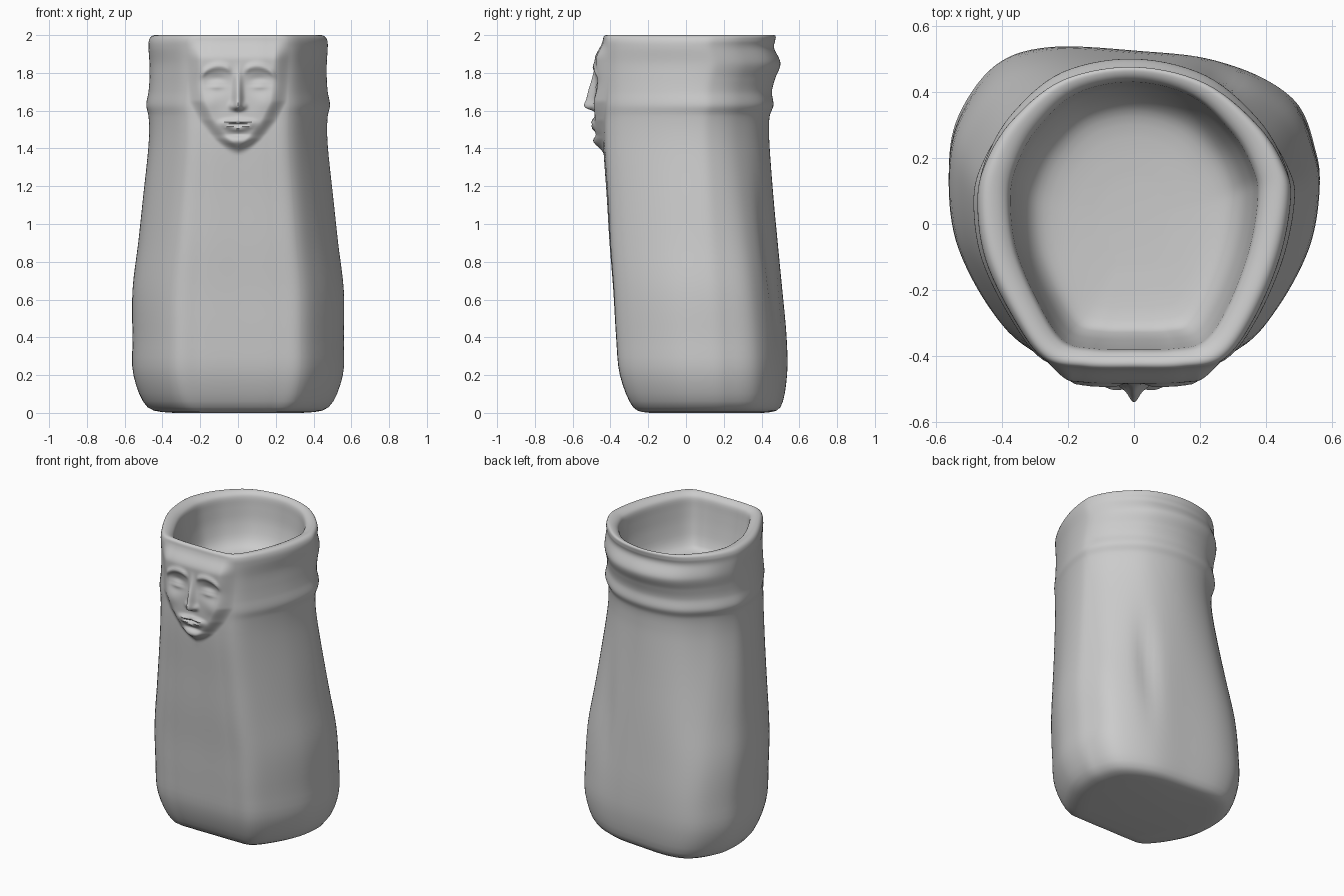
import bpy, bmesh, math

if "Cube" in bpy.data.objects:
    bpy.data.objects.remove(bpy.data.objects["Cube"])

# Horizontal outlines (counter-clockwise from the front centre)
LOW = [(0, -.36), (.2, -.36), (.335, -.345), (.44, -.23), (.53, -.06), (.56, .1),
       (.55, .22), (.48, .38), (.27, .49), (0, .525), (-.26, .535), (-.42, .48),
       (-.53, .33), (-.56, .17), (-.54, -.03), (-.45, -.22), (-.335, -.345), (-.2, -.36)]
HIGH = [(0, -.44), (.15, -.437), (.27, -.41), (.36, -.29), (.44, -.1), (.475, .08),
        (.46, .18), (.38, .31), (.22, .44), (0, .49), (-.22, .45), (-.37, .33),
        (-.45, .2), (-.475, .08), (-.45, -.1), (-.36, -.29), (-.27, -.41), (-.15, -.437)]

# Height, half width, front y, back y: up the outside, over the rim, down the inside
PROFILE = [(0, .34, -.19, .41), (.03, .48, -.28, .50), (.2, .555, -.35, .535),
           (.4, .56, -.37, .533), (.65, .56, -.385, .513), (.9, .53, -.405, .49),
           (1.15, .503, -.42, .465), (1.36, .48, -.435, .447), (1.48, .472, -.44, .44),
           (1.57, .475, -.44, .443), (1.63, .487, -.44, .463), (1.70, .475, -.44, .455),
           (1.77, .47, -.44, .472), (1.85, .47, -.44, .50), (1.93, .475, -.44, .467),
           (1.97, .473, -.44, .472), (1.993, .46, -.435, .475), (2, .435, -.42, .465),
           (1.99, .40, -.40, .445), (1.965, .378, -.383, .432), (1.9, .37, -.375, .425),
           (1.8, .355, -.36, .41), (1.7, .32, -.335, .37), (1.655, .25, -.29, .30),
           (1.64, .1, -.12, .13)]


def spline(a, b, c, d, t):
    return [q + .5 * t * (r - p + t * (2 * p - 5 * q + 4 * r - s + t * (3 * (q - r) + s - p)))
            for p, q, r, s in zip(a, b, c, d)]


def step(a, b, v):
    t = min(1, max(0, (v - a) / (b - a)))
    return t * t * (3 - 2 * t)


def bump(x, z, cx, cz, sx, sz):
    return math.exp(-((x - cx) / sx) ** 2 - ((z - cz) / sz) ** 2)


def lerp_table(table, v):
    for (a, p), (b, q) in zip(table, table[1:]):
        if v <= b:
            return p + (q - p) * max(0, v - a) / (b - a)
    return table[-1][1]


def outline(points):
    n, out = len(points), []
    for i in range(n):
        parts = 26 if i in (0, 1, n - 2, n - 1) else 7
        for k in range(parts):
            out.append(spline(*[points[(i + j) % n] for j in (-1, 0, 1, 2)], k / parts))
    lo, hi = min(p[1] for p in out), max(p[1] for p in out)
    wide = max(abs(p[0]) for p in out)
    return [(x / wide, (y - lo) / (hi - lo)) for x, y in out]


def face_relief(x, z):
    """Outward height of the sculpted mask on the front."""
    ax = abs(x)
    half = lerp_table([(1.36, .0), (1.45, .10), (1.55, .18), (1.65, .23), (1.9, .25), (2, .25)], z)
    mask = (1 - step(half - .06, half + .03, ax)) * step(1.36, 1.44, z) * (1 - step(1.87, 1.98, z))
    d = .043 * mask
    # eye sockets, eyeballs and lid creases
    d -= .026 * bump(ax, z, .115, 1.75, .07, .05)
    d += .020 * bump(ax, z, .115, 1.735, .045, .024)
    d -= .007 * bump(ax, z, .115, 1.738, .045, .005)
    # arched brows
    brow = 1.835 - 5 * (ax - .10) ** 2
    d += .012 * math.exp(-((z - brow) / .018) ** 2) * step(.02, .06, ax) * (1 - step(.17, .21, ax))
    # nose ridge, tip and nostrils
    width = lerp_table([(1.6, .026), (1.66, .024), (1.8, .02)], z)
    ridge = step(1.59, 1.62, z) * (1 - step(1.64, 1.86, z))
    d += .045 * ridge * math.exp(-(ax / width) ** 2)
    d += .010 * bump(ax, z, .035, 1.625, .016, .018)
    d += .012 * bump(ax, z, 0, 1.63, .02, .022)
    # cheeks
    d += .008 * bump(ax, z, .15, 1.64, .05, .05)
    # lips, mouth line and chin
    taper = 1 - step(.05, .12, ax)
    d += .017 * taper * math.exp(-((z - 1.546 + .12 * ax) / .014) ** 2)
    d += .017 * taper * math.exp(-((z - 1.508 - .2 * ax) / .016) ** 2)
    d -= .008 * taper * math.exp(-((z - 1.528) / .006) ** 2)
    d -= .012 * bump(ax, z, 0, 1.475, .07, .014)
    d += .010 * bump(ax, z, 0, 1.44, .05, .022)
    return d


# Rows of the loft
rows = []
last = len(PROFILE) - 1
for i in range(last):
    z0, z1 = PROFILE[i][0], PROFILE[i + 1][0]
    parts = 8 if z0 >= 1.36 and i < 15 else 4
    if z0 == 1.36:
        parts = 14
    for k in range(parts):
        ids = [max(0, min(last, i + j)) for j in (-1, 0, 1, 2)]
        r = spline(*[PROFILE[j] for j in ids], k / parts)
        r[0] = min(2, max(0, r[0]))
        rows.append((r, i < 16))
rows.append((PROFILE[-1], False))

# Vessel body with mask
low, high = outline(LOW), outline(HIGH)
bm = bmesh.new()
rings = []
for (z, w, f, b), outside in rows:
    t = step(.3, 1.6, z)
    ring = []
    for (xa, ya), (xb, yb) in zip(low, high):
        x = w * (xa + (xb - xa) * t)
        v = ya + (yb - ya) * t
        y = f + (b - f) * v
        if outside and v < .3 and z > 1.3:
            y -= face_relief(x, z)
        if outside and v > .6:
            y -= .022 * bump(x, z, .27, .78, .06, .35)   # shallow groove at the back
        ring.append(bm.verts.new((x, y, z)))
    rings.append(ring)
n = len(low)
for p, q in zip(rings, rings[1:]):
    for i in range(n):
        j = (i + 1) % n
        bm.faces.new((p[i], p[j], q[j], q[i]))
bm.faces.new(rings[0][::-1])     # base
bm.faces.new(rings[-1])          # cavity floor
mesh = bpy.data.meshes.new("face_vessel")
bm.to_mesh(mesh)
bm.free()

clay = bpy.data.materials.new("grey_clay")
clay.diffuse_color = (.6, .6, .6, 1)
clay.use_nodes = True
clay.node_tree.nodes["Principled BSDF"].inputs["Base Color"].default_value = clay.diffuse_color
mesh.materials.append(clay)
vessel = bpy.data.objects.new("face_vessel", mesh)
bpy.context.collection.objects.link(vessel)
bpy.context.view_layer.objects.active = vessel
vessel.select_set(True)
bpy.ops.object.shade_smooth_by_angle(angle=math.radians(50))
